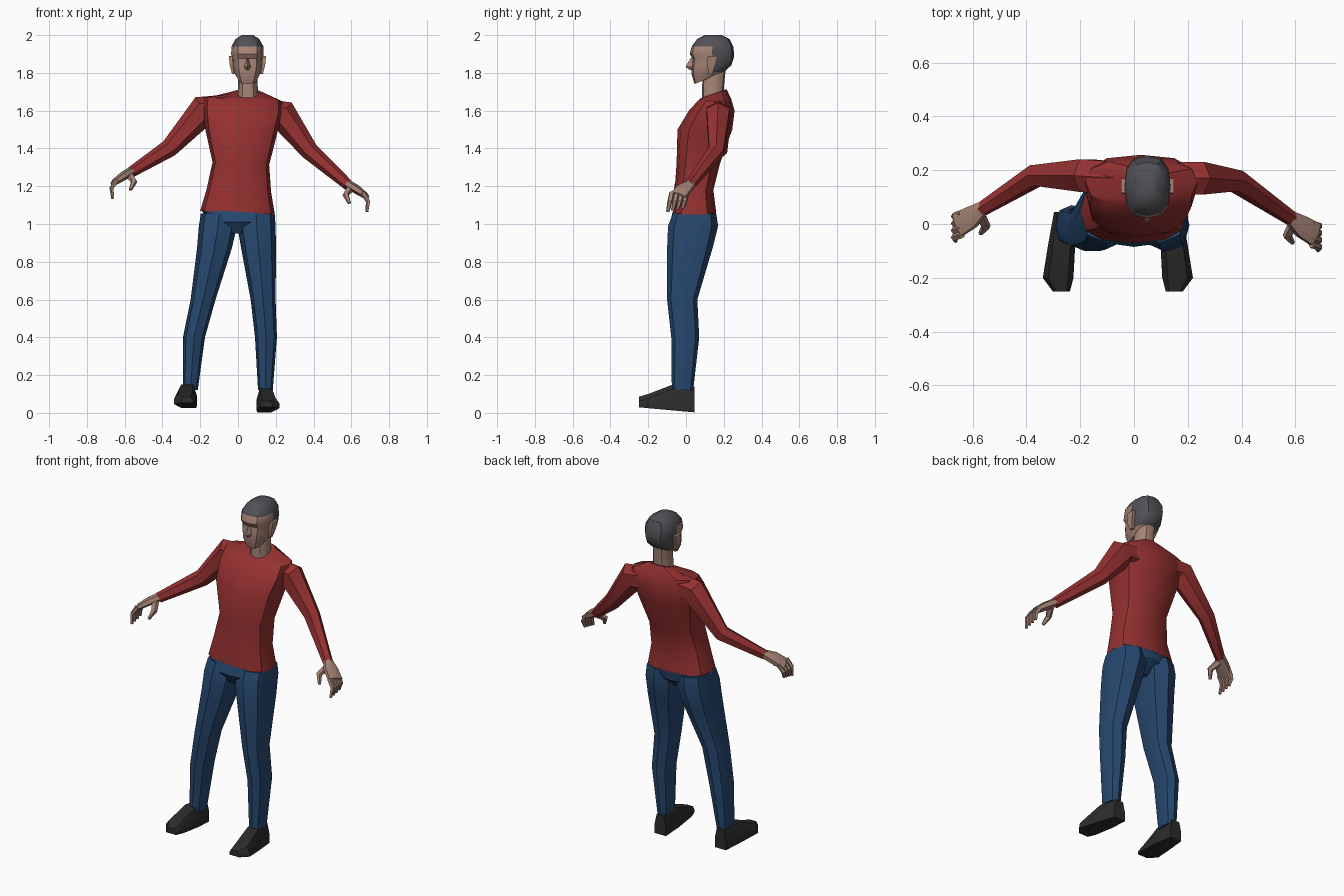
import bpy, bmesh, math
from mathutils import Vector

old = bpy.data.objects.get("Cube")
if old:
    bpy.data.objects.remove(old, do_unlink=True)


def make_material(name, *rgb):
    mat = bpy.data.materials.new(name)
    colour = (*rgb, 1)
    mat.diffuse_color = colour
    mat.use_nodes = True
    for node in mat.node_tree.nodes:
        if node.type == 'BSDF_PRINCIPLED':
            node.inputs["Base Color"].default_value = colour
    return mat


RED = make_material("red shirt", .30, .03, .03)
BLUE = make_material("blue trousers", .02, .065, .16)
SKIN = make_material("skin", .38, .23, .18)
GREY = make_material("grey hair", .085, .08, .09)
BLACK = make_material("black shoe", .025, .025, .025)


def oval(centre, u, v, sides, power=1.0, turn=0.0):
    """Ring of points: a rounded rectangle when power is below one."""
    def bend(t):
        return math.copysign(abs(t) ** power, t) if abs(t) > 1e-6 else 0
    points = []
    for k in range(sides):
        a = 2 * math.pi * k / sides - math.pi / 2 + turn
        points.append(centre + u * bend(math.cos(a)) + v * bend(math.sin(a)))
    return points


def skin_rings(name, rings, *mats, rule=None):
    """Join a row of rings into a closed solid."""
    bm = bmesh.new()
    rows = [[bm.verts.new(p) for p in ring] for ring in rings]
    count = len(rows[0])
    for low, high in zip(rows, rows[1:]):
        for k in range(count):
            j = (k + 1) % count
            bm.faces.new((low[k], low[j], high[j], high[k]))
    bm.faces.new(rows[0])
    bm.faces.new(rows[-1])
    bmesh.ops.recalc_face_normals(bm, faces=bm.faces)
    if rule:
        for face in bm.faces:
            face.material_index = rule(face.calc_center_median())
    mesh = bpy.data.meshes.new(name)
    bm.to_mesh(mesh)
    bm.free()
    for mat in mats:
        mesh.materials.append(mat)
    obj = bpy.data.objects.new(name, mesh)
    bpy.context.collection.objects.link(obj)
    bpy.ops.object.select_all(action='DESELECT')
    obj.select_set(True)
    bpy.context.view_layer.objects.active = obj
    bpy.ops.object.shade_smooth_by_angle(angle=math.radians(32))
    return obj


def level(z, x0, x1, y0, y1, lean=0.0, roll=0.0, sides=12, power=.75, turn=0.0):
    """Horizontal ring from its extents, leaning along y and rolling along x."""
    centre = Vector(((x0 + x1) / 2, (y0 + y1) / 2, z))
    u = Vector(((x1 - x0) / 2, 0, roll * (x1 - x0) / 2))
    v = Vector((0, (y1 - y0) / 2, lean * (y1 - y0) / 2))
    return oval(centre, u, v, sides, power, turn)


def tube(name, path, sizes, mat, side=Vector((0, 1, 0)), sides=6):
    """Limb along a path; sizes give the half width and half thickness."""
    path = [Vector(p) for p in path]
    rings = []
    for k, (p, (wide, thick)) in enumerate(zip(path, sizes)):
        along = (path[min(k + 1, len(path) - 1)] - path[max(k - 1, 0)]).normalized()
        u = (side - along * side.dot(along)).normalized()
        rings.append(oval(p, u * wide, along.cross(u) * thick, sides))
    return skin_rings(name, rings, mat)


# Shirt body, from hem to collar
torso = [(1.06, -.20, .195, -.07, .16), (1.18, -.165, .175, -.06, .145),
         (1.32, -.135, .165, -.05, .18), (1.5, -.175, .21, -.045, .245),
         (1.6, -.185, .235, .015, .257), (1.66, -.18, .235, .07, .24)]
rings = [level(*s, roll=-.05) for s in torso]
rings.append(level(1.69, -.03, .125, .08, .215, lean=.35))
skin_rings("shirt_body", rings, RED)

# Neck
skin_rings("neck", [level(1.62, -.005, .11, .085, .2, power=.9),
                    level(1.72, 0, .105, .085, .2, power=.9),
                    level(1.82, 0, .1, .09, .21, power=.9)], SKIN)

# Head with hair cap
MID = .05
head = [(1.765, .048, .045, .165, .4), (1.8, .07, .03, .205, .1),
        (1.84, .08, .03, .24, 0), (1.875, .082, .035, .252, 0),
        (1.9, .086, .02, .255, 0), (1.94, .085, .03, .25, 0),
        (1.98, .062, .06, .23, 0), (2, .03, .1, .19, 0)]
skin_rings("head", [level(z, MID - w, MID + w, a, b, lean) for z, w, a, b, lean in head],
           SKIN, GREY, rule=lambda c: int(c.z > 1.935 or (c.y > .12 and c.z > 1.81)))

# Nose
nose = [(1.88, .008, .025), (1.832, .018, -.003), (1.815, .014, .02)]
skin_rings("nose", [level(z, MID - w, MID + w, y, .07, sides=4) for z, w, y in nose], SKIN)

# Ears
for side, label in ((1, "left"), (-1, "right")):
    rings = []
    for z, out, y0, y1 in ((1.795, .082, .12, .14), (1.84, .094, .11, .155), (1.89, .099, .115, .17)):
        edges = sorted((MID + side * .065, MID + side * out))
        rings.append(level(z, *edges, y0, y1, sides=4, power=.1, turn=math.pi / 4))
    skin_rings(label + "_ear", rings, SKIN)

# Trouser seat
skin_rings("trouser_seat", [level(1.065, -.195, .19, -.07, .16, roll=-.05),
                            level(1.01, -.15, .15, -.085, .155),
                            level(.95, -.05, .05, -.05, .09)], BLUE)

# Trouser legs share one section profile and follow their own line
leg = [(1.055, .098, -.07, .16), (.99, .101, -.095, .17), (.87, .092, -.1, .14),
       (.6, .066, -.1, .06), (.4, .058, -.078, .07), (.12, .039, -.075, .038)]
lines = {"left": (.096, .098, .109, .133, .148, .145),
         "right": (-.099, -.106, -.125, -.185, -.233, -.252)}
for label, line in lines.items():
    rings = [level(z, x - w, x + w, a, b, sides=8, power=.85) for (z, w, a, b), x in zip(leg, line)]
    skin_rings(label + "_trouser_leg", rings, BLUE)

# Shoes, from heel to toe
shoe = [(.045, 0, .037, 0, .115), (-.07, .008, .05, .01, .125),
        (-.2, .022, .057, .022, .075), (-.25, .01, .032, .027, .06)]
for label, side, x, lift in (("left", 1, .14, .003), ("right", -1, -.26, .025)):
    rings = []
    for y, out, w, z0, z1 in shoe:
        centre = x + side * out
        top = w * .65
        rings.append([(centre - w, y, z0 + lift), (centre + w, y, z0 + lift),
                      (centre + w, y, (z0 + z1) / 2 + lift), (centre + top, y, z1 + lift),
                      (centre - top, y, z1 + lift), (centre - w, y, (z0 + z1) / 2 + lift)])
    skin_rings(label + "_shoe", rings, BLACK)

# Sleeves and hands
arms = {"left": (1, [(.12, .17, 1.59), (.235, .17, 1.58), (.38, .16, 1.385), (.585, .02, 1.205)]),
        "right": (-1, [(-.06, .17, 1.61), (-.18, .18, 1.605), (-.365, .18, 1.4), (-.565, .055, 1.275)])}
for label, (side, path) in arms.items():
    tube(label + "_sleeve", path, [(.07, .075), (.07, .08), (.045, .048), (.028, .029)], RED)
    wrist = Vector(path[-1])

    def reach(*offsets):
        return [wrist + Vector((side * x, y, z)) for x, y, z in offsets]

    tube(label + "_palm", reach((-.01, .01, .01), (.04, -.03, -.02), (.09, -.06, -.055)),
         [(.025, .024), (.046, .024), (.05, .017)], SKIN)
    for k in range(4):
        y = -.095 + .026 * k
        tube(f"{label}_finger_{k + 1}",
             reach((.075, y, -.04), (.104, y - .01, -.085), (.098, y - .022, -.14 + .006 * k)),
             [(.015, .014), (.014, .012), (.009, .008)], SKIN, sides=5)
    tube(label + "_thumb", reach((.01, -.02, -.015), (-.015, -.065, -.05), (.005, -.09, -.095)),
         [(.022, .02), (.018, .016), (.009, .008)], SKIN, side=Vector((1, 0, 0)), sides=5)
